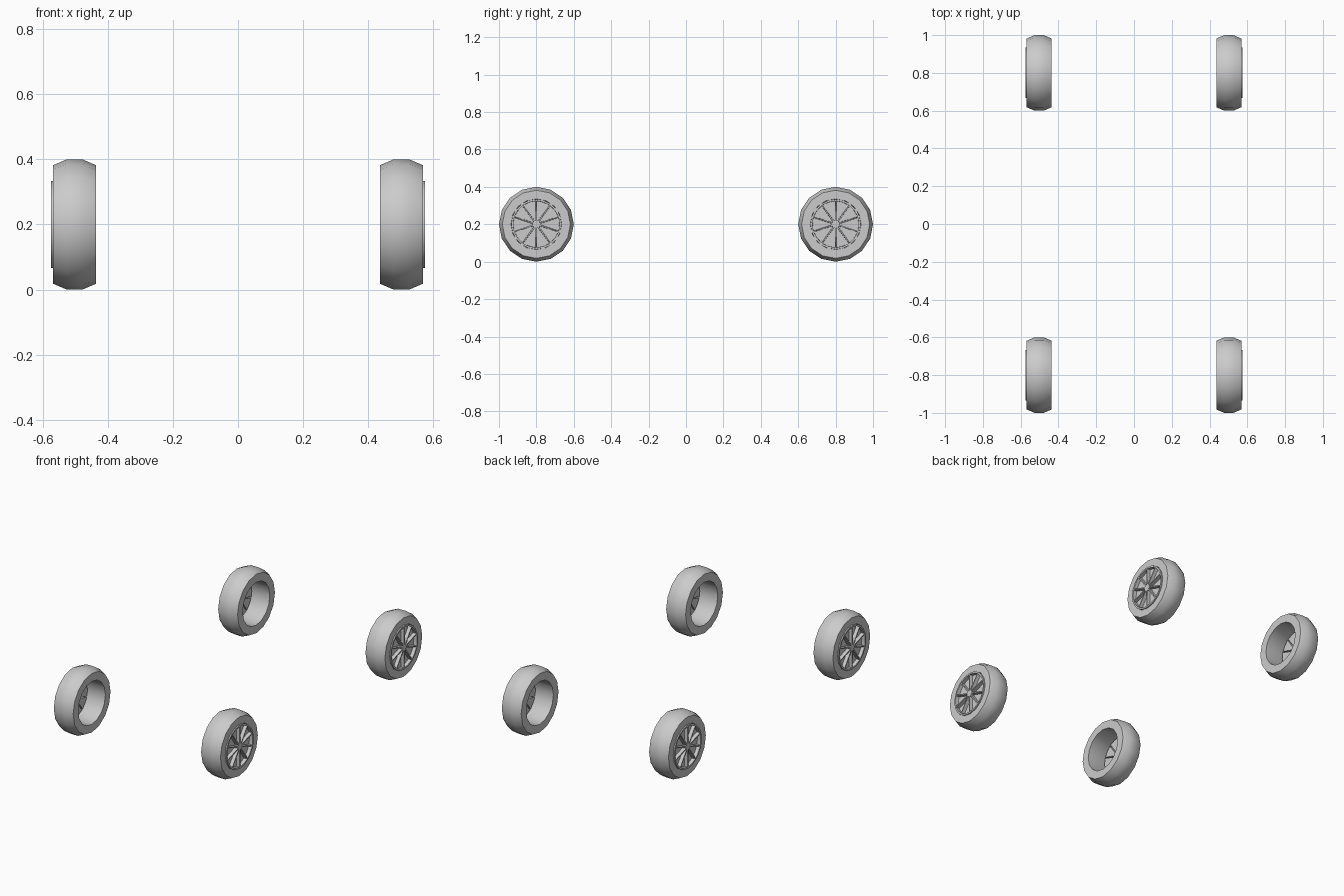
import bpy, bmesh, math

if "Cube" in bpy.data.objects:
    bpy.data.objects.remove(bpy.data.objects["Cube"])

SIDES = 16      # tyre segments
SPOKES = 10     # pockets in each rim


def finish(bm, name, loc, side, angle):
    # Mirror for the left side, then make a smooth object
    for v in bm.verts:
        v.co.x *= side
    if side < 0:
        bmesh.ops.reverse_faces(bm, faces=bm.faces[:])
    me = bpy.data.meshes.new(name)
    bm.to_mesh(me)
    bm.free()
    ob = bpy.data.objects.new(name, me)
    bpy.context.collection.objects.link(ob)
    ob.location = loc
    bpy.ops.object.select_all(action='DESELECT')
    ob.select_set(True)
    bpy.context.view_layer.objects.active = ob
    bpy.ops.object.shade_smooth_by_angle(angle=math.radians(angle))


def ring(bm, x, r, n):
    return [bm.verts.new((x, r * math.sin(2 * math.pi * i / n),
                          r * math.cos(2 * math.pi * i / n))) for i in range(n)]


def bridge(bm, a, b):
    n = len(a)
    for i in range(n):
        j = (i + 1) % n
        bm.faces.new((a[i], a[j], b[j], b[i]))


def tyre(name, loc, side):
    bm = bmesh.new()
    profile = [(-.066, .132), (-.066, .182), (-.024, .2), (.024, .2),
               (.066, .182), (.066, .136), (.05, .132)]
    rings = [ring(bm, x, r, SIDES) for x, r in profile]
    for a, b in zip(rings, rings[1:] + rings[:1]):
        bridge(bm, a, b)
    bmesh.ops.recalc_face_normals(bm, faces=bm.faces[:])
    finish(bm, name, loc, side, 65)


def rim(name, loc, side):
    bm = bmesh.new()
    n = SPOKES * 2
    back = ring(bm, .03, .134, n)
    lip = ring(bm, .072, .134, n)
    edge = ring(bm, .072, .128, n)
    hub = ring(bm, .072, .018, SPOKES)
    bridge(bm, lip, back)
    bridge(bm, edge, lip)
    bm.faces.new(hub)
    # Wedge panels between the spokes, sunk into pockets
    wedges = []
    for i in range(SPOKES):
        j = (i + 1) % SPOKES
        wedges.append(bm.faces.new((hub[i], hub[j], edge[2 * j],
                                    edge[2 * i + 1], edge[2 * i])))
    bmesh.ops.recalc_face_normals(bm, faces=bm.faces[:])
    if wedges[0].normal.x < 0:
        bmesh.ops.reverse_faces(bm, faces=bm.faces[:])
    bmesh.ops.inset_individual(bm, faces=wedges, thickness=.0045)
    bmesh.ops.inset_individual(bm, faces=wedges, thickness=.0008, depth=-.022)
    finish(bm, name, loc, side, 30)


# Four wheels, rims facing outwards
for sx, lr in ((-1, "left"), (1, "right")):
    for sy, fb in ((-1, "front"), (1, "back")):
        loc = (.502 * sx, .8 * sy, .2)
        tyre(f"{fb}_{lr}_tyre", loc, sx)
        rim(f"{fb}_{lr}_rim", loc, sx)
